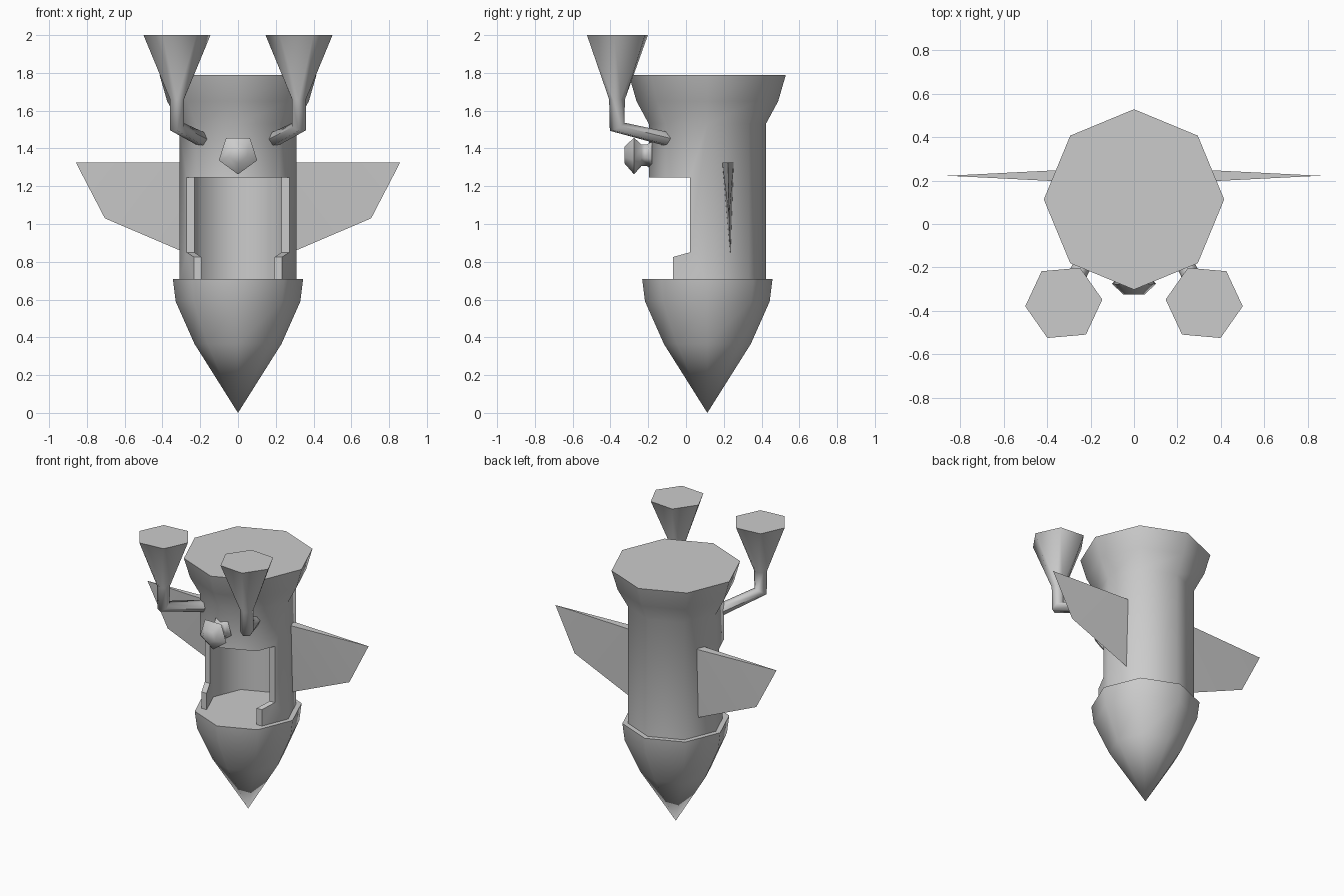
import bpy, bmesh
from math import sin, cos, pi, radians
from mathutils import Vector

if "Cube" in bpy.data.objects:
    bpy.data.objects.remove(bpy.data.objects["Cube"], do_unlink=True)

grey = bpy.data.materials.new("plain grey")
grey.use_nodes = True
COLOUR = (0.6, 0.6, 0.6, 1)
grey.diffuse_color = COLOUR
grey.node_tree.nodes["Principled BSDF"].inputs["Base Color"].default_value = COLOUR


def finish(name, bm):
    bmesh.ops.remove_doubles(bm, verts=bm.verts, dist=0.0005)
    bmesh.ops.recalc_face_normals(bm, faces=bm.faces)
    mesh = bpy.data.meshes.new(name)
    bm.to_mesh(mesh)
    bm.free()
    mesh.materials.append(grey)
    ob = bpy.data.objects.new(name, mesh)
    bpy.context.collection.objects.link(ob)
    return ob


def smooth(ob, angle=55):
    bpy.ops.object.select_all(action='DESELECT')
    ob.select_set(True)
    bpy.context.view_layer.objects.active = ob
    bpy.ops.object.shade_smooth_by_angle(angle=radians(angle))


def loft(name, rings):
    """Skin a list of closed rings and cap both ends."""
    bm = bmesh.new()
    loops = [[bm.verts.new(p) for p in ring] for ring in rings]
    n = len(loops[0])
    for a, b in zip(loops, loops[1:]):
        for i in range(n):
            j = (i + 1) % n
            bm.faces.new((a[i], a[j], b[j], b[i]))
    bm.faces.new(loops[0])
    bm.faces.new(loops[-1])
    return finish(name, bm)


def ring(centre, r, sides, start=0, u=(1, 0, 0), v=(0, 1, 0)):
    c, u, v = Vector(centre), Vector(u), Vector(v)
    return [c + u * r * cos(start + 2 * pi * i / sides)
            + v * r * sin(start + 2 * pi * i / sides) for i in range(sides)]


def upright(name, profile):
    """Eight-sided turned shape around the body axis."""
    return loft(name, [ring((0, 0.113, z), r, 8) for r, z in profile])


# Pointed base
smooth(upright("pointed_base", [(0.0001, 0), (0.23, 0.365), (0.33, 0.59), (0.345, 0.71)]))

# Hollowed body with an open front and a flared top
body = upright("body", [(0.31, 0.69), (0.31, 1.53), (0.375, 1.65), (0.415, 1.788)])
hollow = upright("hollow_cutter", [(0.27, 0.70), (0.27, 1.245)])
side = [(-0.5, 0.70), (-0.07, 0.70), (-0.07, 0.825), (0.02, 0.85), (0.02, 1.245), (-0.5, 1.245)]
opening = loft("opening_cutter", [[(x, y, z) for y, z in side] for x in (-0.6, 0.6)])
bpy.context.view_layer.objects.active = body
for cutter in (hollow, opening):
    mod = body.modifiers.new("cut", 'BOOLEAN')
    mod.operation, mod.solver, mod.object = 'DIFFERENCE', 'EXACT', cutter
    bpy.ops.object.modifier_apply(modifier=mod.name)
    bpy.data.objects.remove(cutter, do_unlink=True)
smooth(body)

# Five-sided knob on the front
knob = [(0.05, -0.325), (0.107, -0.275), (0.062, -0.235), (0.062, -0.21), (0.08, -0.18)]
smooth(loft("knob", [ring((0, y, 1.37), r, 5, -pi / 2, v=(0, 0, 1)) for r, y in knob]), 80)

for s, label in ((1, "left"), (-1, "right")):
    # Bent stalk flaring into a funnel
    bend = Vector((0.323, -0.365, 1.515))
    foot = Vector((0.185, -0.08, 1.445))
    along = (bend - foot).normalized()
    across = along.cross(Vector((0, 0, 1))).normalized()
    rise = across.cross(along)
    mitre = (rise - along).normalized()
    start = radians(-5)
    rings = [ring(foot, 0.04, 6, start, across, rise),
             ring(bend, 0.044, 6, start, across, mitre)]
    # Upper rings share the same frame so the skin does not twist
    ahead = Vector((0, 0, 1)).cross(across)
    rings += [ring((0.323, -0.365, z), r, 6, start, across, -ahead if ahead.dot(mitre) < 0 else ahead)
              for r, z in ((0.042, 1.66), (0.178, 2.0))]
    # Turn the funnel mouth to its resting angle
    rings[-1] = [Vector(p) for p in ring((0.323, -0.363, 2.0), 0.178, 6, start)]
    first = min(range(6), key=lambda i: (rings[-1][i].xy - rings[-2][0].xy).length)
    second = (rings[-2][1] - rings[-2][0]).xy
    turn = 1 if second.dot((rings[-1][(first + 1) % 6] - rings[-1][first]).xy) > 0 else -1
    rings[-1] = [rings[-1][(first + turn * i) % 6] for i in range(6)]
    stalk = [[(s * p[0], p[1], p[2]) for p in r] for r in rings]
    smooth(loft(label + "_funnel_stalk", stalk), 65)

    # Thin swept fin
    bm = bmesh.new()
    points = [(0.26, 0.192, 1.325), (0.26, 0.252, 1.325), (0.858, 0.222, 1.325),
              (0.705, 0.228, 1.03), (0.26, 0.235, 0.84)]
    front, back, tip, low, root = [bm.verts.new((s * x, y, z)) for x, y, z in points]
    for face in ((front, back, tip), (front, tip, low), (front, low, root),
                 (back, tip, low), (back, low, root), (front, back, root)):
        bm.faces.new(face)
    smooth(finish(label + "_fin", bm))
